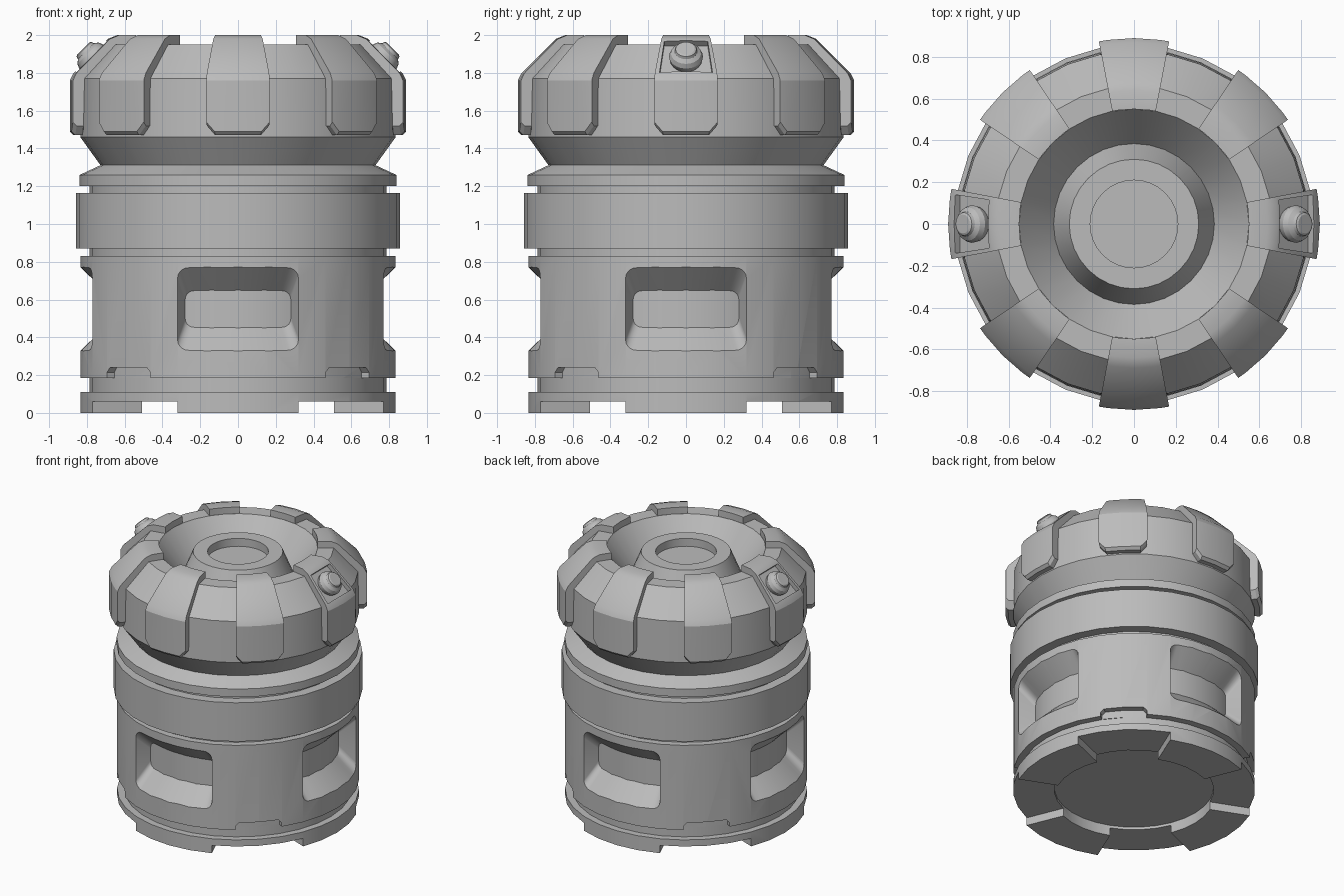
import bpy, bmesh, math
from mathutils import Matrix

if "Cube" in bpy.data.objects:
    bpy.data.objects.remove(bpy.data.objects["Cube"])

grey = bpy.data.materials.new("light_grey")
grey.use_nodes = True
colour = (0.5, 0.5, 0.5, 1)
grey.diffuse_color = colour
grey.node_tree.nodes["Principled BSDF"].inputs["Base Color"].default_value = colour


def finish(bm, name, matrix=Matrix()):
    bmesh.ops.transform(bm, matrix=matrix, verts=bm.verts)
    bmesh.ops.recalc_face_normals(bm, faces=bm.faces)
    mesh = bpy.data.meshes.new(name)
    bm.to_mesh(mesh)
    bm.free()
    obj = bpy.data.objects.new(name, mesh)
    bpy.context.collection.objects.link(obj)
    mesh.materials.append(grey)
    return obj


def skin(bm, rings, closed):
    """Join matching closed rings of points; cap both ends unless closed."""
    rows = [[bm.verts.new(p) for p in ring] for ring in rings]
    n = len(rows[0])
    for a, b in zip(rows, rows[1:]):
        for i in range(n):
            j = (i + 1) % n
            bm.faces.new((a[i], a[j], b[j], b[i]))
    if not closed:
        bm.faces.new(rows[0])
        bm.faces.new(rows[-1])


def polar(r, angle, z):
    return (r * math.cos(angle), r * math.sin(angle), z)


def lathe(name, profile, sides=32, matrix=Matrix()):
    bm = bmesh.new()
    skin(bm, [[polar(r, math.tau * i / sides, z) for i in range(sides)]
              for r, z in profile], False)
    return finish(bm, name, matrix)


def sector(name, columns, loop, turn):
    """Solid swept through (degrees, z) columns; loop(z) gives its section."""
    bm = bmesh.new()
    skin(bm, [[polar(r, math.radians(a), h) for r, h in loop(z)]
              for a, z in columns], False)
    return finish(bm, name, Matrix.Rotation(math.radians(turn), 4, "Z"))


def cut(obj, cutters):
    bpy.context.view_layer.objects.active = obj
    for cutter in cutters:
        mod = obj.modifiers.new("cut", "BOOLEAN")
        mod.operation, mod.solver, mod.object = "DIFFERENCE", "EXACT", cutter
        bpy.ops.object.modifier_apply(modifier=mod.name)
        bpy.data.objects.remove(cutter)


def smooth(objects):
    bpy.ops.object.select_all(action="DESELECT")
    for obj in objects:
        obj.select_set(True)
    bpy.context.view_layer.objects.active = objects[0]
    bpy.ops.object.shade_smooth_by_angle(angle=math.radians(25))


def window_cutter(turn):
    """Rounded rectangle tapering inward, wrapped on the cylinder."""
    bm = bmesh.new()
    rings = []
    for r in (0.66, 1.0):
        t = (r - 0.71) / 0.125
        w, h, c = 0.28 + 0.04 * t, 0.10 + 0.1225 * t, 0.05 + 0.01 * t
        pts = []
        for k in range(4):
            sx, sz = ((1, 1), (-1, 1), (-1, -1), (1, -1))[k]
            for s in range(6):
                a = math.radians(90 * k + 18 * s)
                pts.append((sx * (w - c) + c * math.cos(a),
                            sz * (h - c) + c * math.sin(a)))
            if k % 2 == 0:
                pts += [(sx * (w - c) * (1 - s / 4), sz * h) for s in range(1, 8)]
        rings.append([(x, -math.sqrt(r * r - x * x), z + 0.55) for x, z in pts])
    skin(bm, rings, False)
    bmesh.ops.triangulate(bm, faces=bm.faces)
    return finish(bm, "window_cutter", Matrix.Rotation(math.radians(turn), 4, "Z"))


# Body: stepped drum with a recessed underside
body = lathe("body", [
    (0.55, 0.08), (0.55, 0), (0.835, 0), (0.835, 0.11), (0.785, 0.11),
    (0.785, 0.185), (0.835, 0.185), (0.835, 0.83), (0.785, 0.83),
    (0.785, 0.87), (0.858, 0.87), (0.858, 1.165), (0.785, 1.165),
    (0.785, 1.2), (0.838, 1.2), (0.838, 1.26), (0.72, 1.315)])

# Gaps between the feet, lower edge notches and the four windows
cutters = []
for k in range(4):
    diagonal = 45 + 90 * k
    cutters.append(sector(
        "foot_gap", [(-22.5, 0.06), (0, 0.06), (22.5, 0.06)],
        lambda z: [(0.3, -0.1), (0.3, z), (1.2, z), (1.2, -0.1)], diagonal))
    cutters.append(sector(
        "edge_notch", [(-11.2, 0.215), (-9.5, 0.24), (0, 0.24), (9.5, 0.24), (11.2, 0.215)],
        lambda z: [(0.788, 0.15), (0.788, z), (1, z), (1, 0.15)], diagonal))
    cutters.append(window_cutter(90 * k))
cut(body, cutters)

# Inner drum seen through the windows
core = lathe("window_core", [(0.71, 0.3), (0.71, 0.8)])

# Head: flared neck, chamfered shoulder, bowl and central boss
head = lathe("head", [
    (0.72, 1.3), (0.835, 1.46), (0.828, 1.77), (0.66, 1.95), (0.55, 1.95),
    (0.385, 1.74), (0.31, 1.92), (0.21, 1.92), (0.21, 1.86)])


# Eight armour pads; the two side ones carry a lamp in a pocket
def pad_section(z):
    return [(0.78, z), (0.87, z), (0.89, z + 0.02), (0.89, 1.76),
            (0.87, 1.80), (0.69, 1.98), (0.64, 2.0), (0.55, 2.0),
            (0.55, 1.9), (0.78, 1.75)]


parts = [body, core, head]
for k in range(8):
    pad = sector("head_pad", [(-10.9, 1.52), (-8, 1.47), (0, 1.47), (8, 1.47), (10.9, 1.52)],
                 pad_section, 45 * k)
    parts.append(pad)
    if k % 4 == 0:
        slope = (Matrix.Rotation(math.pi * k / 4, 4, "Z")
                 @ Matrix.Translation((0.78, 0, 1.89))
                 @ Matrix.Rotation(math.pi / 4, 4, "Y"))
        bm = bmesh.new()
        bmesh.ops.create_cube(bm, size=1)
        for v in bm.verts:
            taper = 0.28 if v.co.x > 0 else 0.23
            v.co = (v.co.x * 0.23, v.co.y * taper, v.co.z * 0.2 + 0.06)
        cut(pad, [finish(bm, "pocket_cutter", slope)])
        parts.append(lathe("lamp", [
            (0.07, -0.06), (0.085, -0.03), (0.09, -0.005), (0.08, 0.02),
            (0.06, 0.035), (0.055, 0.05), (0.045, 0.055)], 20, slope))

smooth(parts)
